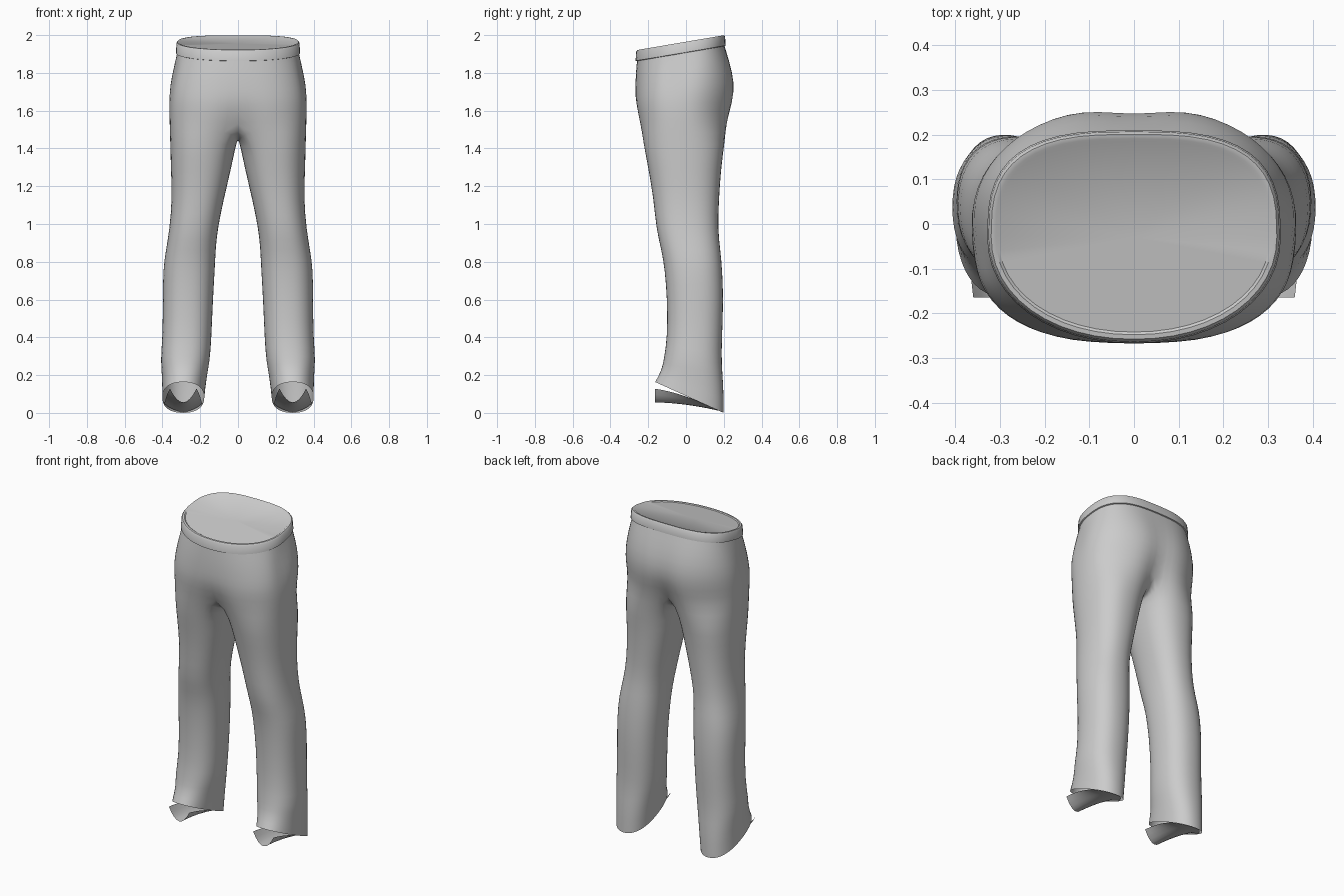
import bpy, bmesh
from math import sin, cos, pi, exp, copysign

if "Cube" in bpy.data.objects:
    bpy.data.objects.remove(bpy.data.objects["Cube"])

OUT, INN = 17, 7          # points on the outer side of a half, and on the inner leg


def spow(v, n):
    return copysign(abs(v) ** (2 / n), v)


def section(x0, x1, yf, yb, nf, nb, angles):
    """Rounded outline, front half and back half with their own squareness."""
    cx, rx, cy, ry = (x0 + x1) / 2, (x1 - x0) / 2, (yf + yb) / 2, (yb - yf) / 2
    pts = []
    for a in angles:
        n = nb if sin(a) > 0 else nf
        pts.append((cx + rx * spow(cos(a), n), cy + ry * spow(sin(a), n)))
    return pts


def strip(bm, a, b, closed=False):
    for i in range(len(a) if closed else len(a) - 1):
        j = (i + 1) % len(a)
        bm.faces.new((a[i], a[j], b[j], b[i]))


def finish(bm, name, subdiv=0, angle=None):
    bmesh.ops.recalc_face_normals(bm, faces=bm.faces)
    me = bpy.data.meshes.new(name)
    bm.to_mesh(me)
    bm.free()
    ob = bpy.data.objects.new(name, me)
    bpy.context.collection.objects.link(ob)
    me.shade_smooth()
    if angle:
        bpy.ops.object.select_all(action='DESELECT')
        ob.select_set(True)
        bpy.context.view_layer.objects.active = ob
        bpy.ops.object.shade_smooth_by_angle(angle=angle)
    mir = ob.modifiers.new("mirror", 'MIRROR')
    mir.use_clip = True
    if subdiv:
        sub = ob.modifiers.new("smooth", 'SUBSURF')
        sub.levels = sub.render_levels = subdiv
    return ob


HALF = [-pi / 2 + pi * i / (OUT - 1) for i in range(OUT)]
WRAP = 0.70 * pi
LEG = [-WRAP + 2 * WRAP * i / (OUT - 1) for i in range(OUT)]
LEG += [WRAP + (2 * pi - 2 * WRAP) * (i + 1) / (INN + 1) for i in range(INN)]

# z, half width, front y, back y, front/back squareness, tilt, back cleft, front dip, pocket dent
HIPS = [
    (1.915, .322, -.260, .203, 2.1, 2.9, .17, 0, 0, 0),
    (1.83, .345, -.267, .238, 2.3, 2.5, .13, .010, 0, .014),
    (1.73, .366, -.270, .270, 2.5, 2.2, .07, .020, 0, .016),
    (1.64, .368, -.270, .264, 2.7, 2.1, .02, .030, .005, .004),
    (1.55, .364, -.257, .238, 2.7, 2.1, 0, .065, .035, 0),
]
# z, inner x, outer x, front y, back y, tilt
LEGS = [
    (1.42, .010, .360, -.227, .206, 0),
    (1.30, .034, .357, -.202, .188, 0),
    (1.13, .075, .350, -.173, .176, 0),
    (.97, .108, .364, -.159, .170, 0),
    (.86, .118, .383, -.131, .184, 0),
    (.76, .122, .398, -.114, .193, 0),
    (.60, .132, .399, -.101, .200, 0),
    (.40, .140, .400, -.100, .192, 0),
    (.28, .148, .412, -.118, .189, -.10),
    (.20, .166, .402, -.128, .200, -.25),
    (.09, .178, .402, -.165, .202, -.45),
]

# trousers: half of the hips, splitting into one leg, then mirrored
bm = bmesh.new()
prev = None
for z, w, yf, yb, nf, nb, tilt, cleft, dip, dent in HIPS:
    ring = []
    for x, y in section(-w, w, yf, yb, nf, nb, HALF):
        fold = exp(-(x / .07) ** 2)
        x = max(0, x - dent * exp(-((y + .06) / .05) ** 2) * (x > .2))
        y += fold * (-cleft if y > 0 else dip)
        ring.append(bm.verts.new((x, y, z + tilt * y)))
    if prev:
        strip(bm, prev, ring)
    prev = ring
# crotch seam from back to front under the body
back, front = prev[-1].co.y, prev[0].co.y
for i in range(INN):
    t = (i + 1) / (INN + 1)
    prev.append(bm.verts.new((0, back + (front - back) * t, 1.55 - .10 * sin(pi * t) ** .7)))
for z, x0, x1, yf, yb, tilt in LEGS:
    ring = [bm.verts.new((x, y, z + tilt * y))
            for x, y in section(x0, x1, yf, yb, 2.3, 2.3, LEG)]
    strip(bm, prev, ring, True)
    prev = ring
finish(bm, "trousers", 1)

# waistband with a rounded rim and a closed top
bm = bmesh.new()
prev = None
for z, grow in [(1.905, -.006), (1.909, .007), (1.957, .004), (1.965, -.002),
                (1.965, -.012), (1.960, -.018)]:
    ring = [bm.verts.new((x, y, z + .17 * y)) for x, y in
            section(-.322 - grow, .322 + grow, -.260 - grow, .203 + grow, 2.1, 2.9,
                    [-pi / 2 + pi * i / 24 for i in range(25)])]
    if prev:
        strip(bm, prev, ring)
    prev = ring
mid = bm.verts.new((0, -.03, 1.955))
for a, b in zip(prev, prev[1:]):
    bm.faces.new((a, b, mid))
finish(bm, "waistband", 0, .7)

# scooped tongue under each hem opening
bm = bmesh.new()
prev = None
for i in range(9):
    t = i / 8
    ring = []
    for j in range(9):
        u = j / 4 - 1
        y = .196 - .10 * u * u * (1 - t) - .361 * t
        z = .006 + .09 * t - .04 * t * t + (.042 + .03 * t) * u * u
        ring.append(bm.verts.new((.29 + (.10 - .03 * t) * u, y, z)))
    if prev:
        strip(bm, prev, ring)
    prev = ring
finish(bm, "hem_tongue")
